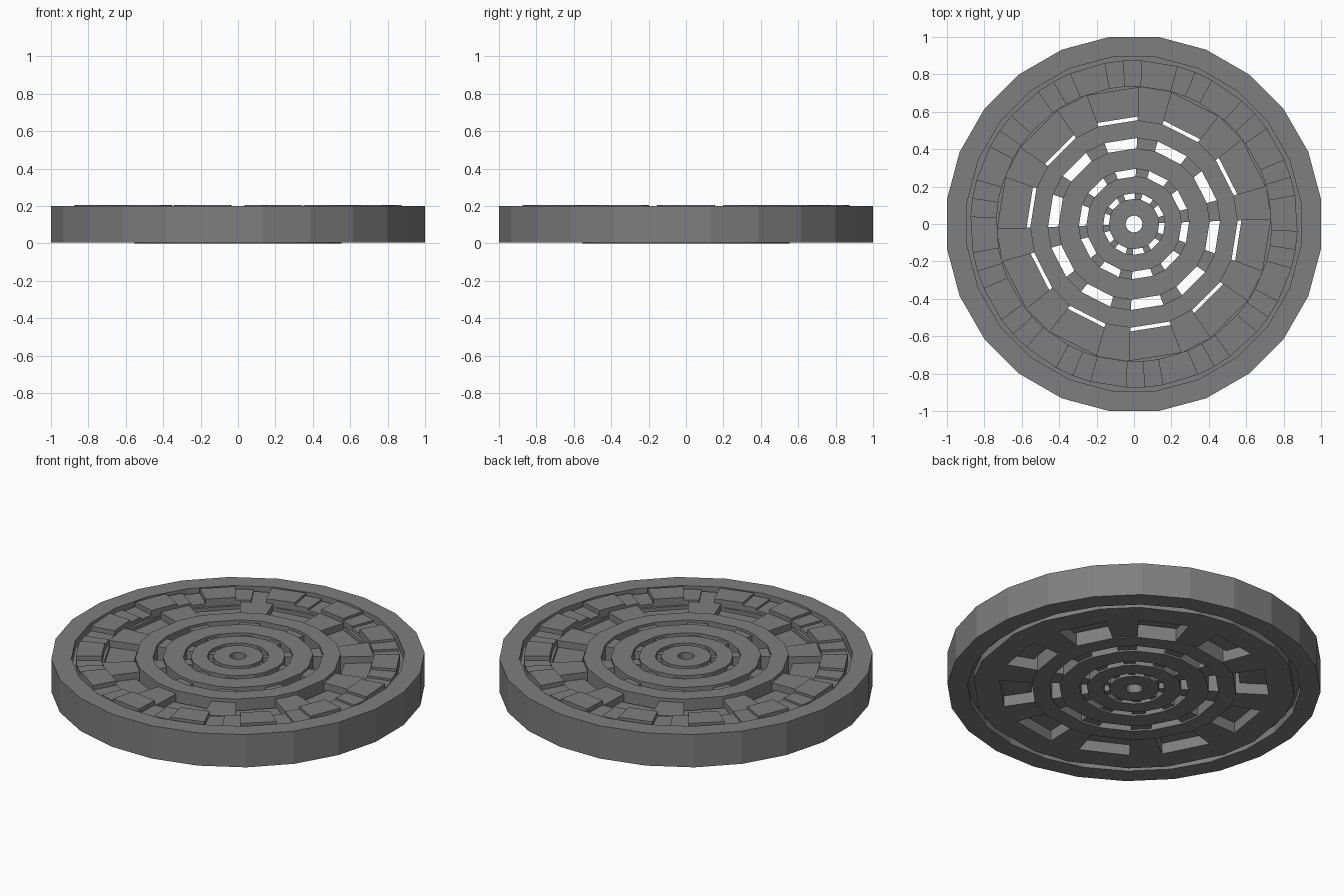
import bpy, bmesh
from math import radians, cos, sin

cube = bpy.data.objects.get("Cube")
if cube:
    bpy.data.objects.remove(cube, do_unlink=True)

iron = bpy.data.materials.new("cast_iron_grey")
iron.use_nodes = True
GREY = (0.21, 0.21, 0.21, 1)
iron.diffuse_color = GREY
iron.node_tree.nodes["Principled BSDF"].inputs["Base Color"].default_value = GREY


def prism(bm, angles, r0, r1, z0, z1, closed=False):
    """Extruded ring or ring sector with corners at the given angles."""
    cols = []
    for a in angles:
        c, s = cos(radians(a)), sin(radians(a))
        cols.append([bm.verts.new((r * c, r * s, z))
                     for r, z in ((r0, z0), (r1, z0), (r1, z1), (r0, z1))])
    pairs = list(zip(cols, cols[1:]))
    if closed:
        pairs.append((cols[-1], cols[0]))
    else:
        bm.faces.new(cols[0])
        bm.faces.new(cols[-1][::-1])
    for p, q in pairs:
        for i in range(4):
            j = (i + 1) % 4
            bm.faces.new((p[i], q[i], q[j], p[j]))


def part(name, pieces):
    bm = bmesh.new()
    for piece in pieces:
        prism(bm, *piece)
    bmesh.ops.recalc_face_normals(bm, faces=bm.faces)
    mesh = bpy.data.meshes.new(name)
    bm.to_mesh(mesh)
    bm.free()
    mesh.materials.append(iron)
    obj = bpy.data.objects.new(name, mesh)
    bpy.context.collection.objects.link(obj)


# Ten sectors, each a wide slot followed by a narrow spoke
SLOT = 22
starts = [36 * k + 16 for k in range(10)]
slots = [(a, a + SLOT) for a in starts]
spokes = [(a + SLOT, a + 36) for a in starts]
corners = [a for s in slots for a in s]
round24 = [7.5 + 15 * k for k in range(24)]

# Outer rim and the recessed web that joins it to the plate
part("outer_rim", [(round24, 0.90, 1.0086, 0.005, 0.2, True)])
part("rim_web", [(round24, 0.85, 0.91, 0.05, 0.15, True)])

# Concentric rings of the grate
for name, r0, r1 in (("hub_ring", 0.045, 0.135), ("inner_ring", 0.165, 0.255),
                     ("middle_ring", 0.295, 0.405), ("large_ring", 0.46, 0.555)):
    part(name, [(corners, r0, r1, 0, 0.2, True)])

# Spokes bridging the slots between rings
for name, r0, r1 in (("hub_spokes", 0.125, 0.17), ("inner_spokes", 0.245, 0.30),
                     ("middle_spokes", 0.395, 0.465)):
    part(name, [(s, r0, r1, 0.01, 0.185) for s in spokes])

# Outer plate: spokes and pocketed panels under the tread
part("plate_spokes", [(s, 0.54, 0.735, 0.005, 0.18) for s in spokes])
part("pocket_panels", [(s, 0.575, 0.735, 0.07, 0.14) for s in slots])
part("plate_band", [(corners, 0.73, 0.87, 0.005, 0.16, True)])

# Tread blocks of uneven height around the plate
UNIT = 360 / 14
tread = []
for k in range(14):
    a = 68 + UNIT * k
    for lo, hi, top in ((0, 6.5, 0.19), (6.5, 19.3, 0.205), (19.3, UNIT, 0.178)):
        tread.append(((a + lo, a + hi), 0.735, 0.875, 0.15, top))
part("tread_blocks", tread)
